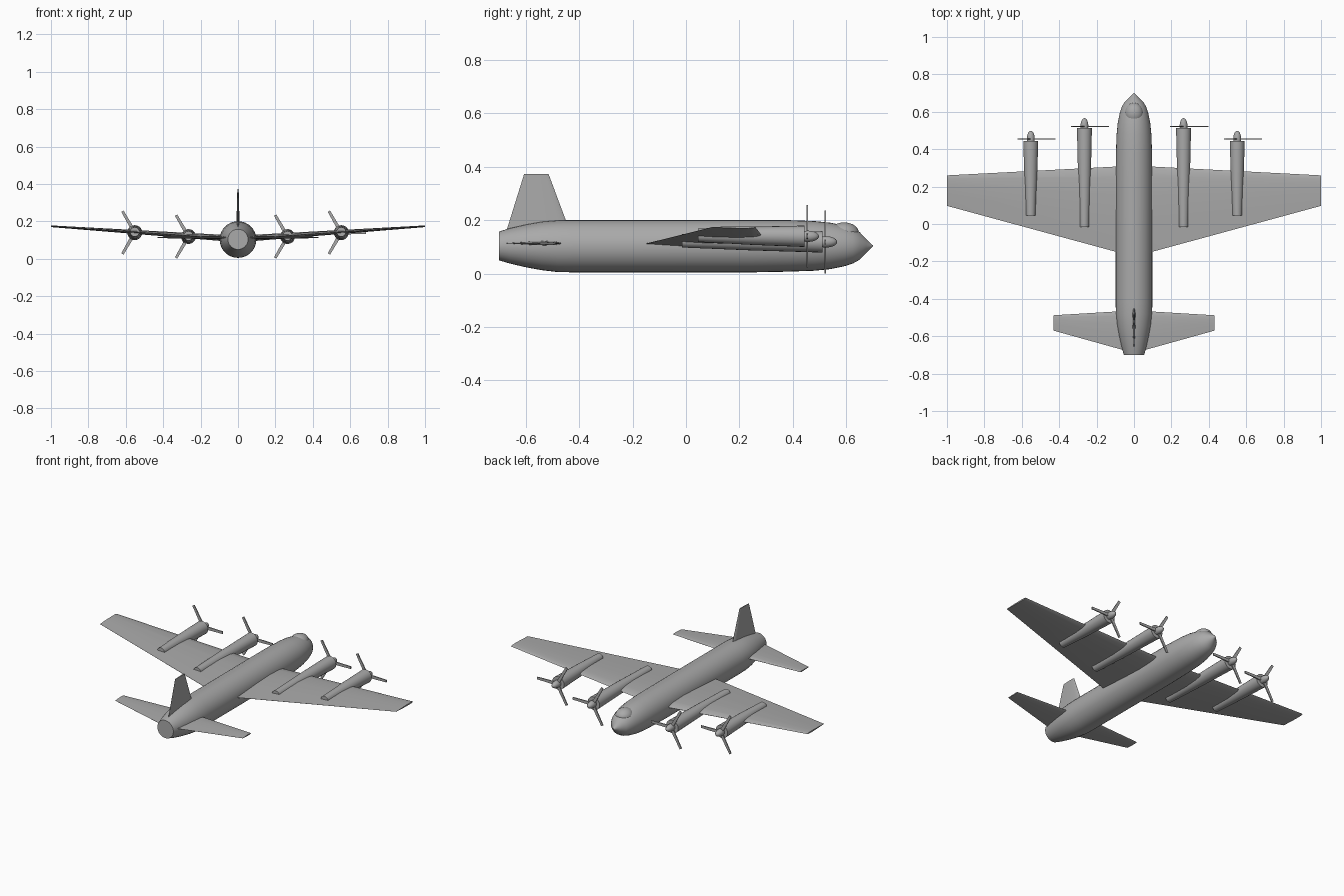
import bpy, bmesh, math
from mathutils import Vector, Matrix

if "Cube" in bpy.data.objects:
    bpy.data.objects.remove(bpy.data.objects["Cube"])

grey = bpy.data.materials.new("airframe grey")
grey.diffuse_color = (0.4, 0.4, 0.4, 1)
grey.use_nodes = True
grey.node_tree.nodes["Principled BSDF"].inputs["Base Color"].default_value = grey.diffuse_color


def finish(bm, name, angle=40):
    bmesh.ops.recalc_face_normals(bm, faces=bm.faces[:])
    me = bpy.data.meshes.new(name)
    bm.to_mesh(me)
    bm.free()
    me.materials.append(grey)
    ob = bpy.data.objects.new(name, me)
    bpy.context.collection.objects.link(ob)
    bpy.ops.object.select_all(action='DESELECT')
    ob.select_set(True)
    bpy.context.view_layer.objects.active = ob
    bpy.ops.object.shade_smooth_by_angle(angle=math.radians(angle))
    return ob


def loft(name, rings, angle=40):
    """Skin a row of equal-length rings and cap both ends."""
    bm = bmesh.new()
    loops = [[bm.verts.new(p) for p in ring] for ring in rings]
    n = len(loops[0])
    for a, b in zip(loops, loops[1:]):
        for i in range(n):
            j = (i + 1) % n
            bm.faces.new((a[i], a[j], b[j], b[i]))
    bm.faces.new(loops[0])
    bm.faces.new(loops[-1])
    return finish(bm, name, angle)


def circle(x, y, z, r, n=32):
    return [Vector((x + r * math.cos(2 * math.pi * i / n), y,
                    z + r * math.sin(2 * math.pi * i / n))) for i in range(n)]


def body(name, x, stations, n=32, angle=40):
    return loft(name, [circle(x, y, z, r, n) for y, z, r in stations], angle)


# chord fraction from leading edge, half thickness fraction
FOIL = [(0, 0), (0.03, 0.5), (0.12, 0.85), (0.32, 1), (0.6, 0.72), (0.85, 0.3), (1, 0.03)]
FOIL_LOOP = FOIL + [(c, -t) for c, t in reversed(FOIL[1:])]


def foil(lead, trail, thick, place):
    return [place(lead + (trail - lead) * c, t * thick / 2) for c, t in FOIL_LOOP]


def flat_wing(name, stations):
    """Stations: x, leading y, trailing y, z, thickness; mirrored over x = 0."""
    full = [(-s[0],) + s[1:] for s in reversed(stations[1:])] + stations
    loft(name, [foil(le, te, th, lambda y, t, x=x, z=z: Vector((x, y, z + t)))
                for x, le, te, z, th in full], 50)


def ellipsoid(name, centre, radii):
    bm = bmesh.new()
    bmesh.ops.create_uvsphere(bm, u_segments=24, v_segments=14, radius=1,
                              matrix=Matrix.Translation(centre) @ Matrix.Diagonal((*radii, 1)))
    return finish(bm, name, 60)


# Fuselage
body("fuselage", 0, [
    (-0.70, 0.104, 0.054), (-0.66, 0.104, 0.066), (-0.60, 0.104, 0.080),
    (-0.54, 0.104, 0.091), (-0.48, 0.103, 0.097), (-0.42, 0.103, 0.098),
    (0.25, 0.103, 0.098), (0.38, 0.104, 0.0965), (0.48, 0.104, 0.093),
    (0.54, 0.104, 0.087), (0.59, 0.104, 0.077), (0.625, 0.104, 0.066),
    (0.65, 0.104, 0.052), (0.675, 0.104, 0.026), (0.693, 0.104, 0.008), (0.70, 0.104, 0.002)])

# Cockpit dome
ellipsoid("cockpit_dome", (0, 0.592, 0.152), (0.049, 0.056, 0.040))

# Main wing and tailplane
flat_wing("main_wing", [(0, 0.312, -0.175, 0.106, 0.036), (1.0, 0.260, 0.097, 0.174, 0.009)])
flat_wing("tailplane", [(0, -0.462, -0.69, 0.114, 0.018), (0.43, -0.488, -0.570, 0.114, 0.007)])

# Tail fin
loft("tail_fin", [foil(le, te, th, lambda y, t, z=z: Vector((t, y, z)))
                  for z, le, te, th in [(0.13, -0.424, -0.682, 0.020),
                                        (0.374, -0.515, -0.606, 0.007)]], 50)


def propeller(name, x, y, z):
    """Three tapered blades, one pointing to +x."""
    bm = bmesh.new()
    for k in range(3):
        blade = bmesh.ops.create_cube(bm, size=1)["verts"]
        for v in blade:
            tip = v.co.x > 0
            v.co = Vector((0.132 if tip else 0.0, v.co.y * 0.006,
                           v.co.z * (0.014 if tip else 0.02)))
        bmesh.ops.rotate(bm, verts=blade, cent=(0, 0, 0),
                         matrix=Matrix.Rotation(k * math.tau / 3, 3, 'Y'))
    bmesh.ops.translate(bm, verts=bm.verts[:], vec=(x, y, z))
    finish(bm, name, 30)


# Engines: nacelle, spinner and propeller
for label, ex, z, front, back in [("inner", 0.265, 0.119, 0.512, -0.015),
                                  ("outer", 0.552, 0.140, 0.444, 0.045)]:
    for side, x in (("left", -ex), ("right", ex)):
        tag = f"{label}_{side}"
        mid = (front + back) / 2
        body(f"nacelle_{tag}", x, [(back, z + 0.004, 0.025), (mid, z + 0.002, 0.034),
                                   (front, z, 0.040)], 20)
        ellipsoid(f"spinner_{tag}", (x, front + 0.012, z), (0.021, 0.042, 0.021))
        propeller(f"propeller_{tag}", x, front + 0.010, z)
